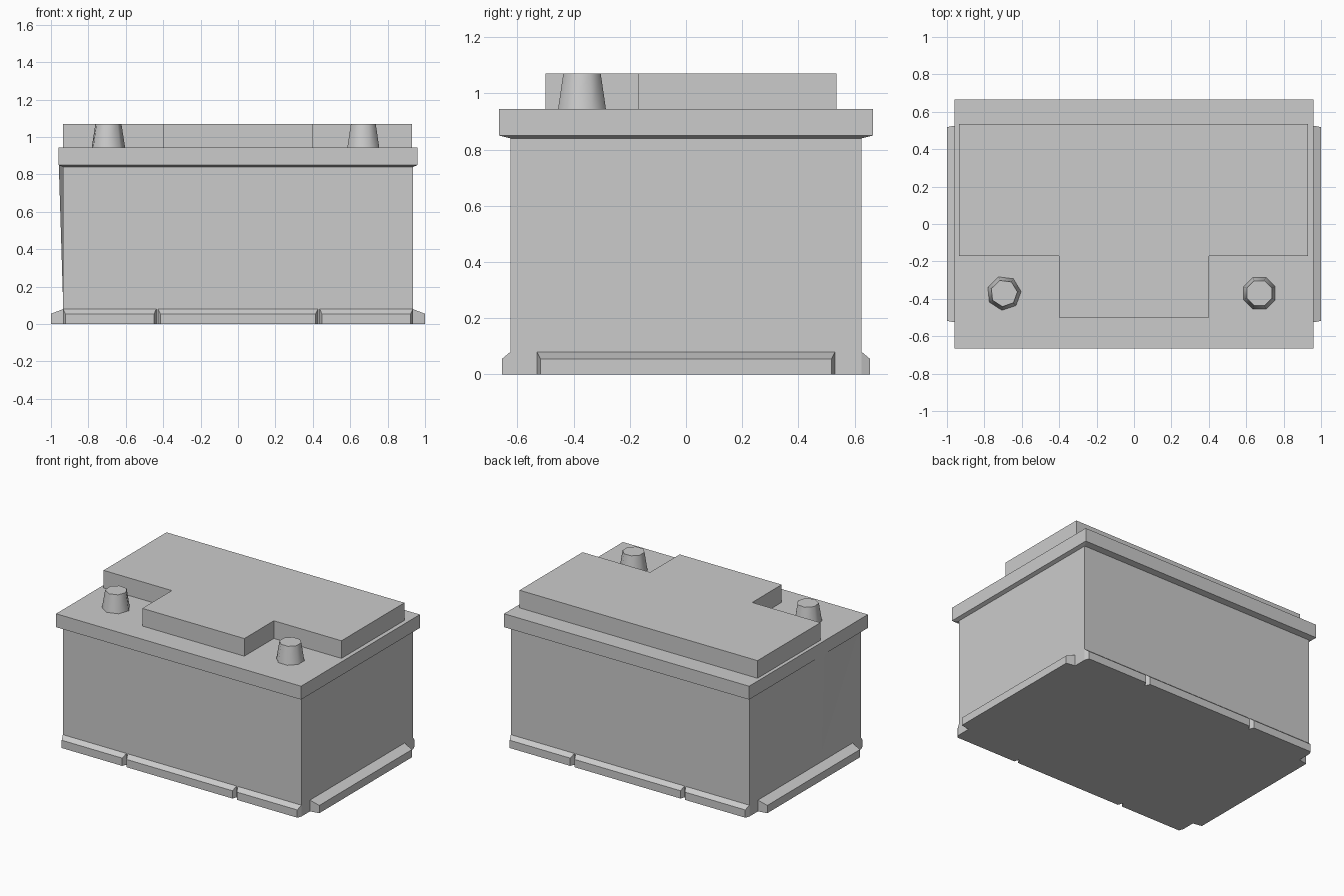
import bpy, math
from mathutils import Matrix, Vector

if "Cube" in bpy.data.objects:
    bpy.data.objects.remove(bpy.data.objects["Cube"])


def make(name, verts, faces):
    mesh = bpy.data.meshes.new(name)
    mesh.from_pydata(verts, [], faces)
    obj = bpy.data.objects.new(name, mesh)
    bpy.context.collection.objects.link(obj)
    return obj


def loft(name, rings, bottom=True, top=True):
    """Skin a stack of counter-clockwise rings, with optional end caps."""
    n = len(rings[0])
    verts = [v for ring in rings for v in ring]
    faces = [(k * n + i, k * n + (i + 1) % n, (k + 1) * n + (i + 1) % n, (k + 1) * n + i)
             for k in range(len(rings) - 1) for i in range(n)]
    if bottom:
        faces.append(tuple(reversed(range(n))))
    if top:
        faces.append(tuple(range(len(verts) - n, len(verts))))
    return make(name, verts, faces)


def rect(hx, hy, z):
    return [(-hx, -hy, z), (hx, -hy, z), (hx, hy, z), (-hx, hy, z)]


def ngon(cx, cy, r, z, sides, turn):
    return [(cx + r * math.cos(turn + i * math.tau / sides),
             cy + r * math.sin(turn + i * math.tau / sides), z) for i in range(sides)]


# Case and overhanging lid
HX, HY = 0.935, 0.625
loft("case", [rect(HX, HY, 0), rect(HX, HY, 0.84)], top=False)
loft("lid", [rect(HX, HY, 0.84), rect(0.96, 0.665, 0.85), rect(0.96, 0.665, 0.945)], bottom=False)

# Shallow bulge on the left wall, fading out towards the base
make("left_wall_bulge",
     [(-0.958, -0.18, 0.848), (-HX, -0.6, 0.845), (-HX, 0.6, 0.845), (-HX - 0.001, -0.18, 0.14)],
     [(0, 3, 1), (0, 2, 3)])

# Raised T-shaped cover
cover = [(-0.935, -0.17), (-0.4, -0.17), (-0.4, -0.5), (0.4, -0.5),
         (0.4, -0.17), (0.93, -0.17), (0.93, 0.535), (-0.935, 0.535)]
loft("cover", [[(x, y, z) for x, y in cover] for z in (0.945, 1.07)], bottom=False)

# Tapered terminal posts
for name, x, sides, turn in (("left_terminal", -0.695, 7, 0.1),
                             ("right_terminal", 0.67, 8, math.pi / 8)):
    post = loft(name, [ngon(x, -0.37, 0.092, 0.945, sides, turn),
                       ngon(x, -0.37, 0.072, 1.07, sides, turn)], bottom=False)
    bpy.ops.object.select_all(action="DESELECT")
    post.select_set(True)
    bpy.context.view_layer.objects.active = post
    bpy.ops.object.shade_smooth_by_angle(angle=math.radians(60))


# Hold-down ledges: sloped top, tapered ends, turned to face each side
def ledge(name, a, b, wall, out, angle, taper_a=0.012, taper_b=0.012):
    turn = Matrix.Rotation(angle, 3, "Z")
    rings = []
    for end, taper in ((a, taper_a), (b, -taper_b)):
        ring = [(end, -wall, 0), (end, -wall, 0.08),
                (end + taper, -out, 0.055), (end + taper, -out, 0)]
        rings.append([turn @ Vector(v) for v in ring])
    loft(name, rings)


for side, angle in (("front", 0), ("back", math.pi)):
    ledge(side + "_ledge_middle", -0.427, 0.427, HY, 0.655, angle)
    ledge(side + "_ledge_left", -HX, -0.437, HY, 0.655, angle)
    ledge(side + "_ledge_right", 0.437, HX, HY, 0.655, angle)
for side, angle in (("right", math.pi / 2), ("left", -math.pi / 2)):
    ledge(side + "_ledge", -0.53, 0.53, HX, 1.0, angle)
